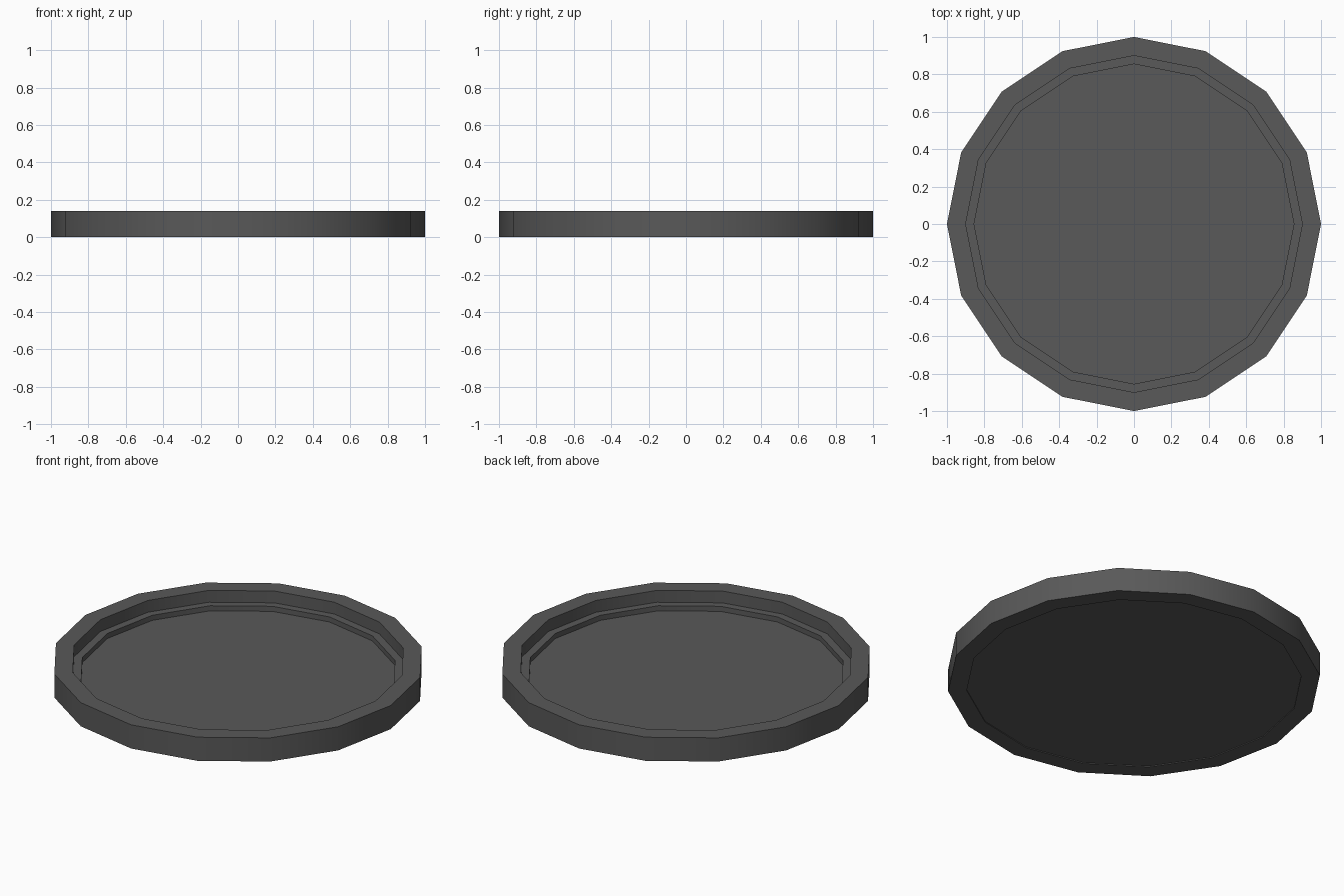
import bpy, bmesh, math

if "Cube" in bpy.data.objects:
    bpy.data.objects.remove(bpy.data.objects["Cube"])

SIDES = 16

mat = bpy.data.materials.new("dark_grey")
mat.diffuse_color = (0.1, 0.1, 0.1, 1)
mat.use_nodes = True
mat.node_tree.nodes["Principled BSDF"].inputs["Base Color"].default_value = mat.diffuse_color


def lathe(name, profile, closed):
    """Spin an (r, z) profile around z; open profiles get capped ends."""
    bm = bmesh.new()
    rings = [[bm.verts.new((r * math.cos(2 * math.pi * i / SIDES),
                            r * math.sin(2 * math.pi * i / SIDES), z))
              for i in range(SIDES)] for r, z in profile]
    pairs = list(zip(rings, rings[1:]))
    if closed:
        pairs.append((rings[-1], rings[0]))
    for a, b in pairs:
        for i in range(SIDES):
            j = (i + 1) % SIDES
            bm.faces.new((a[i], a[j], b[j], b[i]))
    if not closed:
        bm.faces.new(rings[0])
        bm.faces.new(rings[-1])
    bmesh.ops.recalc_face_normals(bm, faces=bm.faces)
    mesh = bpy.data.meshes.new(name)
    bm.to_mesh(mesh)
    bm.free()
    mesh.materials.append(mat)
    ob = bpy.data.objects.new(name, mesh)
    bpy.context.collection.objects.link(ob)
    bpy.context.view_layer.objects.active = ob
    ob.select_set(True)
    bpy.ops.object.shade_smooth_by_angle(angle=math.radians(30))
    ob.select_set(False)


# Outer rim
lathe("outer_rim", [(0.9, 0), (1, 0), (1, 0.14), (0.9, 0.14)], True)

# Dish insert: underside slightly recessed, stepped ledge, sunken floor
lathe("dish_insert", [(0.9, 0.005), (0.9, 0.07), (0.855, 0.07), (0.855, 0.04)], False)
